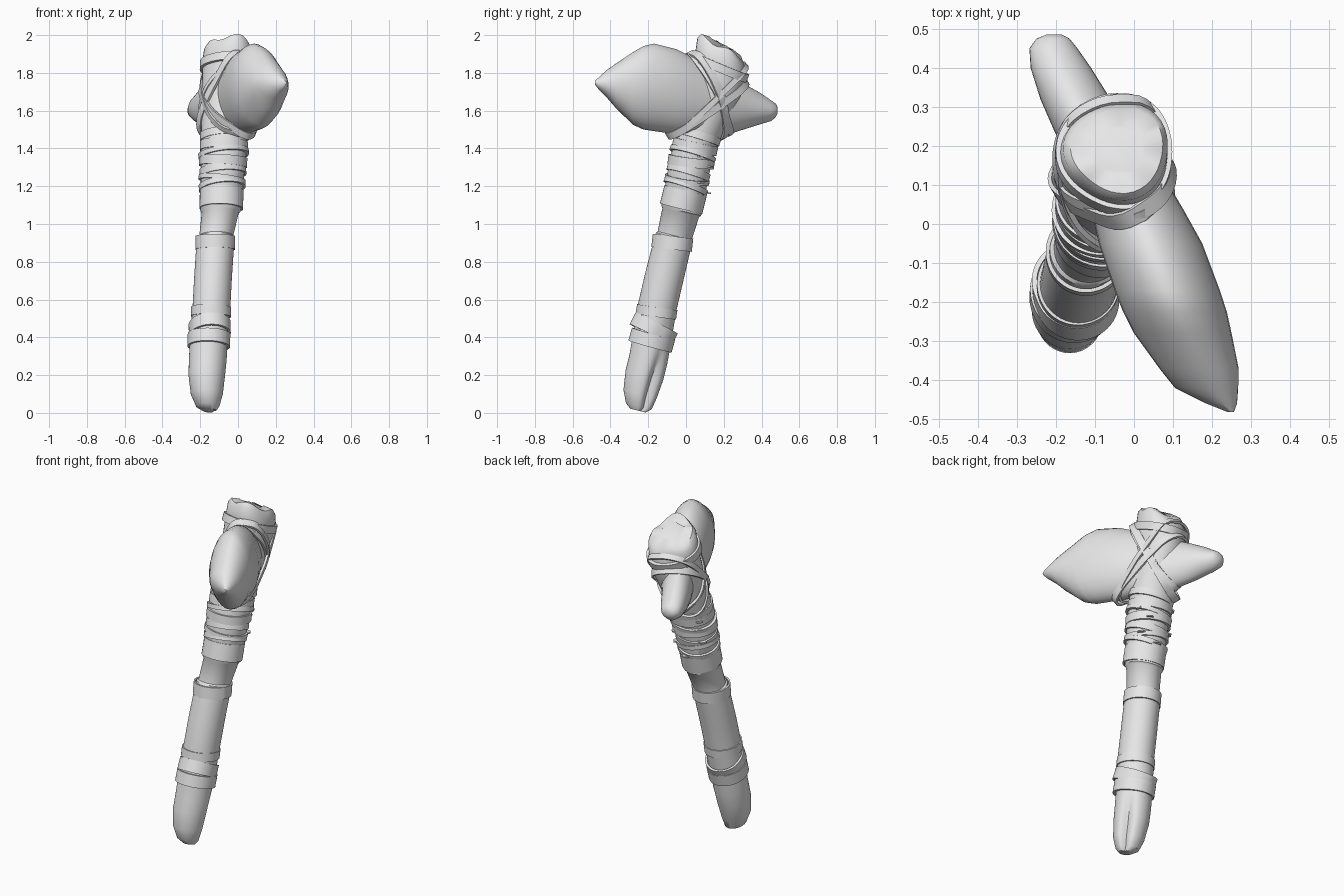
import bpy, bmesh, math, random
from mathutils import Vector
from mathutils.bvhtree import BVHTree

random.seed(4)
grey = bpy.data.materials.new("plain grey")
grey.diffuse_color = (0.8, 0.8, 0.8, 1)


def make(name, rings, closed=False, angle=40):
    """Skin a list of point rings into a smooth object."""
    bm = bmesh.new()
    rows = [[bm.verts.new(p) for p in ring] for ring in rings]
    n = len(rows[0])
    pairs = list(zip(rows, rows[1:])) + ([(rows[-1], rows[0])] if closed else [])
    for a, b in pairs:
        for i in range(n):
            j = (i + 1) % n
            bm.faces.new((a[i], a[j], b[j], b[i]))
    if not closed:
        bm.faces.new(rows[0])
        bm.faces.new(rows[-1])
    bmesh.ops.recalc_face_normals(bm, faces=bm.faces)
    tree = BVHTree.FromBMesh(bm)
    mesh = bpy.data.meshes.new(name)
    bm.to_mesh(mesh)
    bm.free()
    obj = bpy.data.objects.new(name, mesh)
    bpy.context.collection.objects.link(obj)
    mesh.materials.append(grey)
    bpy.ops.object.select_all(action='DESELECT')
    obj.select_set(True)
    bpy.context.view_layer.objects.active = obj
    bpy.ops.object.shade_smooth_by_angle(angle=math.radians(angle))
    return tree


# Wooden handle: height, centre x, centre y, radius x, radius y
HANDLE = [
    (0.012, -0.15, -0.255, 0.035, 0.04), (0.035, -0.16, -0.25, 0.062, 0.068),
    (0.10, -0.165, -0.243, 0.085, 0.088), (0.20, -0.165, -0.22, 0.097, 0.10),
    (0.28, -0.16, -0.20, 0.10, 0.10), (0.38, -0.155, -0.182, 0.10, 0.10),
    (0.57, -0.14, -0.15, 0.10, 0.10), (0.72, -0.132, -0.115, 0.10, 0.10),
    (0.87, -0.122, -0.078, 0.10, 0.098), (0.93, -0.116, -0.062, 0.10, 0.097),
    (0.938, -0.115, -0.06, 0.09, 0.09), (1.06, -0.094, -0.028, 0.098, 0.097),
    (1.07, -0.092, -0.025, 0.107, 0.105), (1.30, -0.08, 0.018, 0.117, 0.106),
    (1.45, -0.073, 0.057, 0.122, 0.112), (1.60, -0.065, 0.115, 0.13, 0.118),
    (1.75, -0.05, 0.165, 0.135, 0.128), (1.85, -0.045, 0.182, 0.138, 0.13),
    (1.91, -0.042, 0.188, 0.134, 0.124), (1.936, -0.04, 0.19, 0.118, 0.108),
    (1.945, -0.04, 0.19, 0.07, 0.065)]
SIDES = 40
rings = []
for z, cx, cy, rx, ry in HANDLE:
    ring = []
    lean = 0.25 + 0.3 * min(1, max(0, (z - 1.5) / 0.4))
    for i in range(SIDES):
        a = math.tau * i / SIDES
        r = 1.0
        if z < 0.38:        # split in the butt end
            r -= 0.38 * math.exp(-((a - 0.6) / 0.28) ** 2) * min(1, (0.38 - z) / 0.2)
        if z > 1.6:         # knobbly broken top
            r += 0.05 * min(1, (z - 1.6) / 0.2) * math.sin(3 * a + 6 * z)
        x, y = rx * r * math.cos(a), ry * r * math.sin(a)
        bump = 0.012 * math.sin(4 * a) if z > 1.88 else 0
        ring.append((cx + x, cy + y, z - lean * y + bump))
    rings.append(ring)
handle_tree = make("handle", rings)

# Stone head: y, x low, x high, z low, z high
STONE = [
    (-0.482, 0.24, 0.256, 1.738, 1.758), (-0.46, 0.185, 0.264, 1.71, 1.778),
    (-0.42, 0.105, 0.267, 1.67, 1.815), (-0.37, 0.065, 0.268, 1.612, 1.85),
    (-0.28, 0.0, 0.25, 1.525, 1.91), (-0.225, -0.028, 0.238, 1.50, 1.942),
    (-0.17, -0.05, 0.22, 1.492, 1.955), (-0.05, -0.09, 0.175, 1.475, 1.925),
    (0.04, -0.11, 0.125, 1.48, 1.88), (0.15, -0.16, 0.06, 1.475, 1.82),
    (0.24, -0.205, 0.0, 1.48, 1.775), (0.32, -0.24, -0.06, 1.505, 1.735),
    (0.40, -0.265, -0.11, 1.53, 1.69), (0.45, -0.268, -0.145, 1.545, 1.655),
    (0.475, -0.25, -0.165, 1.565, 1.637), (0.485, -0.225, -0.185, 1.585, 1.617)]
rings = []
for y, x0, x1, z0, z1 in STONE:
    ring = []
    for i in range(32):
        a = math.tau * i / 32
        c, s = math.cos(a), math.sin(a)
        ring.append(((x0 + x1) / 2 + (x1 - x0) / 2 * math.copysign(abs(c) ** 1.1, c), y,
                     (z0 + z1) / 2 + (z1 - z0) / 2 * s))
    rings.append(ring)
stone_tree = make("stone_head", rings, angle=50)


def wrap(name, centre, normal, width, thick, trees, reach=0.35, steps=64):
    """Taut flat strap around the given surfaces in a tilted plane."""
    c, nrm = Vector(centre), Vector(normal).normalized()
    u = nrm.orthogonal().normalized()
    v = nrm.cross(u)
    dirs = [u * math.cos(math.tau * i / steps) + v * math.sin(math.tau * i / steps)
            for i in range(steps)]
    pts = []
    for d in dirs:
        best = 0.03
        for tree in trees:
            for k in (-0.5, 0, 0.5):
                hit = tree.ray_cast(c + nrm * width * k + d * reach, -d, reach)
                if hit[0]:
                    best = max(best, reach - hit[3])
        pts.append(d * best)
    support = [max(p.dot(d) for p in pts) for d in dirs]
    rings = []
    for d in dirs:
        r = min(h / d.dot(e) for h, e in zip(support, dirs) if d.dot(e) > 0.1)
        rings.append([c + d * (r + t) + nrm * width * k for t, k in
                      ((-0.006, -0.5), (thick, -0.5), (thick, 0.5), (-0.006, 0.5))])
    make(name, rings, closed=True)


def centre_at(z):
    for a, b in zip(HANDLE, HANDLE[1:]):
        if a[0] <= z <= b[0]:
            t = (z - a[0]) / (b[0] - a[0])
            return (a[1] + (b[1] - a[1]) * t, a[2] + (b[2] - a[2]) * t, z)


# Grip straps: height, width, tilt x, tilt y, thickness
GRIP = [(0.385, 0.07, 0.03, 0.28, 0.012), (0.445, 0.07, -0.03, 0.5, 0.007),
        (0.535, 0.05, 0.02, 0.15, 0.005), (0.90, 0.07, 0.0, 0.12, 0.004),
        (1.13, 0.10, 0.02, 0.25, 0.004), (1.20, 0.03, -0.1, 0.35, 0.008),
        (1.235, 0.025, 0.12, 0.15, 0.010), (1.275, 0.04, -0.08, 0.30, 0.005),
        (1.33, 0.05, 0.05, 0.12, 0.009), (1.37, 0.025, -0.12, 0.3, 0.012),
        (1.41, 0.05, 0.03, 0.22, 0.006), (1.465, 0.04, -0.06, 0.30, 0.005)]
for i, (z, w, tx, ty, t) in enumerate(GRIP):
    wrap(f"grip_strap_{i + 1}", centre_at(z), (tx, ty, 1), w, t, [handle_tree])

# Frayed strap ends poking out of the grip
for i in range(6):
    z, a = 1.19 + 0.045 * i, random.uniform(0, math.tau)
    out = Vector((math.cos(a), math.sin(a), 0))
    side = Vector((-out.y, out.x, 0))
    p = Vector(centre_at(z)) + out * 0.105 - Vector((0, 0, 0.25 * out.y * 0.11))
    make(f"frayed_end_{i + 1}",
         [[p + out * o + side * s + Vector((0, 0, h)) for s, h in
           ((-w, -0.004), (w, -0.004), (w, 0.004), (-w, 0.004))]
          for o, w in ((0, 0.03), (0.03, 0.012))])

# Crossed lashings binding the stone to the handle
ALONG, UP, ACROSS = Vector((0.447, -0.894, 0)), Vector((0, 0, 1)), Vector((0.894, 0.447, 0))
both = [handle_tree, stone_tree]
LASH = [((-0.05, 0.11, 1.68), 0.44, -0.20, 0.03, 0.045),
        ((-0.05, 0.13, 1.68), 0.44, -0.25, -0.07, 0.03),
        ((-0.045, 0.115, 1.63), 0.29, 0.41, 0.03, 0.04),
        ((-0.045, 0.12, 1.66), 0.36, 0.38, -0.06, 0.03)]
for i, (c, s, z, x, w) in enumerate(LASH):
    wrap(f"head_lashing_{i + 1}", c, ALONG * s + UP * z + ACROSS * x, w, 0.008, both)

# Collar strap around the handle top, above the stone
wrap("collar_strap", (-0.047, 0.172, 1.835), (0.05, 0.42, 1), 0.045, 0.012, [handle_tree])
